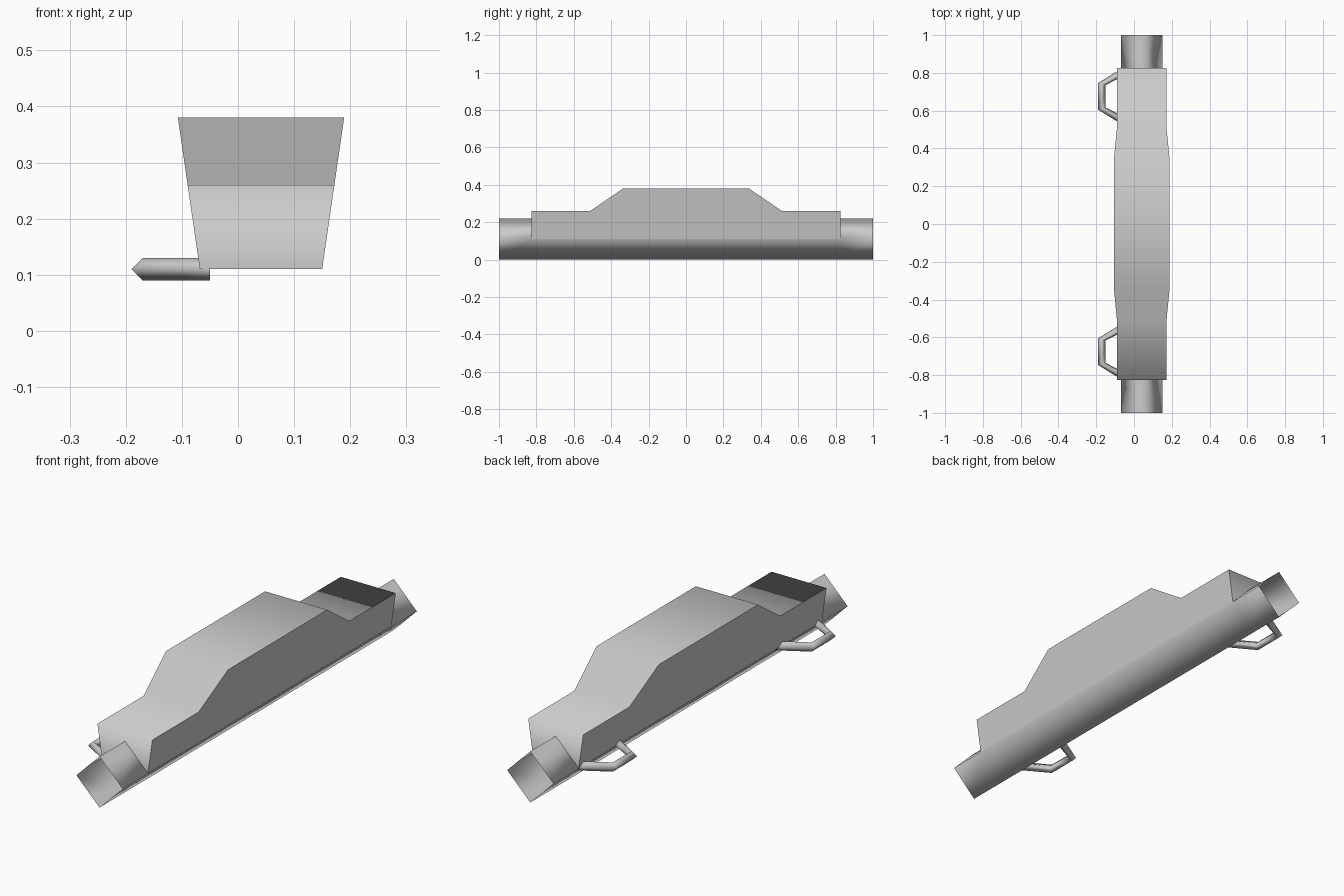
import bpy
import bmesh

cube = bpy.data.objects.get("Cube")
if cube:
    bpy.data.objects.remove(cube, do_unlink=True)

CX, R = 0.041, 0.11          # tube axis and radius
BODY_END = 0.827

grey = bpy.data.materials.new("light_grey")
grey.use_nodes = True
grey.diffuse_color = (0.6, 0.6, 0.6, 1)
grey.node_tree.nodes["Principled BSDF"].inputs["Base Color"].default_value = (0.6, 0.6, 0.6, 1)


def finish(bm, name):
    bmesh.ops.recalc_face_normals(bm, faces=bm.faces)
    for f in bm.faces:
        f.smooth = True
    me = bpy.data.meshes.new(name)
    bm.to_mesh(me)
    bm.free()
    me.materials.append(grey)
    ob = bpy.data.objects.new(name, me)
    bpy.context.collection.objects.link(ob)
    return ob


# Housing: stepped profile, wider toward the roof, open underneath
half = [(-BODY_END, 0.11), (-BODY_END, 0.26), (-0.513, 0.26), (-0.337, 0.38)]
profile = half + [(-y, z) for y, z in reversed(half)]
bm = bmesh.new()
sides = []
for s in (-1, 1):
    sides.append([bm.verts.new((CX + s * (0.109 + (z - 0.11) * 0.145), y, z))
                  for y, z in profile])
walls = [bm.faces.new(loop) for loop in sides]
left, right = sides
for i in range(len(profile) - 1):
    bm.faces.new((left[i], left[i + 1], right[i + 1], right[i]))
for wall in walls:
    for e in wall.edges:
        e.smooth = False
finish(bm, "housing")

# Square tube standing on its corner, open at both ends;
# its upper half is left out inside the housing
bm = bmesh.new()
section = [(1, 0), (0, 1), (-1, 0), (0, -1)]
rings = [[bm.verts.new((CX + R * a, y, R + R * b)) for a, b in section]
         for y in (-1, -BODY_END, BODY_END, 1)]
for k in range(3):
    for i in range(4):
        if k == 1 and i < 2:
            continue
        j = (i + 1) % 4
        bm.faces.new((rings[k][i], rings[k][j], rings[k + 1][j], rings[k + 1][i]))
finish(bm, "barrel_tube")

# Bracket handles: four-sided bar swept along a bent path
handle_path = [(-0.05, -0.134), (-0.17, -0.065), (-0.17, 0.065), (-0.05, 0.134)]
for name, cy in (("front_handle", -0.676), ("back_handle", 0.676)):
    bm = bmesh.new()
    rings = []
    for x, y in handle_path:
        # mitred cross-section: widen across the path, keep the height
        if x < -0.1:
            across = (-0.02, 0.0115 * (1 if y > 0 else -1) * 0.5)
        else:
            across = (0, 0.023 * (1 if y > 0 else -1))
        rings.append([bm.verts.new((x + a * across[0], cy + y + a * across[1], 0.11 + 0.02 * b))
                      for a, b in section])
    for p, q in zip(rings, rings[1:]):
        for i in range(4):
            j = (i + 1) % 4
            bm.faces.new((p[i], p[j], q[j], q[i]))
    finish(bm, name)
